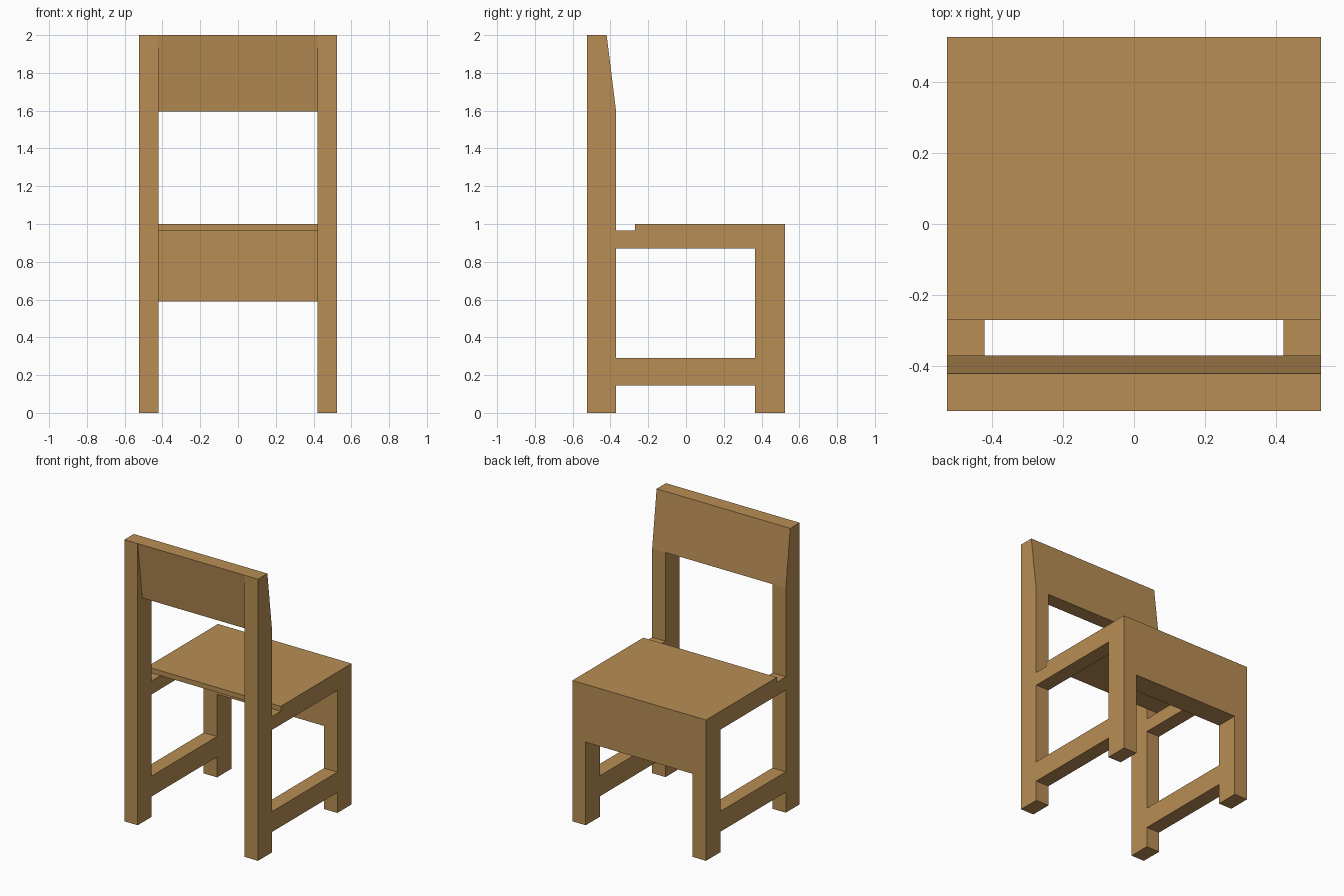
import bpy, bmesh
from mathutils import Matrix

if "Cube" in bpy.data.objects:
    bpy.data.objects.remove(bpy.data.objects["Cube"])

wood = bpy.data.materials.new("wood")
wood.diffuse_color = (0.48, 0.27, 0.09, 1)
wood.use_nodes = True
wood.node_tree.nodes["Principled BSDF"].inputs["Base Color"].default_value = wood.diffuse_color

# local x -> world y, local y -> world z, local z -> world x
TO_WORLD = Matrix(((0, 0, 1, 0), (1, 0, 0, 0), (0, 1, 0, 0), (0, 0, 0, 1)))


def extrude_profile(name, loops, x0, x1):
    """Extrude a side (y, z) profile, with optional hole loops, from x0 to x1."""
    curve = bpy.data.curves.new(name, 'CURVE')
    curve.dimensions = '2D'
    curve.fill_mode = 'BOTH'
    curve.extrude = (x1 - x0) / 2
    for loop in loops:
        spline = curve.splines.new('POLY')
        spline.points.add(len(loop) - 1)
        for point, (y, z) in zip(spline.points, loop):
            point.co = (y, z, 0, 1)
        spline.use_cyclic_u = True
        spline.use_smooth = False
    temp = bpy.data.objects.new(name + "_profile", curve)
    bpy.context.collection.objects.link(temp)
    deps = bpy.context.evaluated_depsgraph_get()
    mesh = bpy.data.meshes.new_from_object(temp.evaluated_get(deps))
    bpy.data.objects.remove(temp)

    bm = bmesh.new()
    bm.from_mesh(mesh)
    bm.transform(Matrix.Translation(((x0 + x1) / 2, 0, 0)) @ TO_WORLD)
    bmesh.ops.remove_doubles(bm, verts=bm.verts, dist=0.0005)
    bmesh.ops.recalc_face_normals(bm, faces=bm.faces)
    for f in bm.faces:
        f.smooth = False
    bm.to_mesh(mesh)
    bm.free()
    mesh.materials.clear()
    mesh.materials.append(wood)
    obj = bpy.data.objects.new(name, mesh)
    bpy.context.collection.objects.link(obj)
    return obj


# side frames: back post, front leg, seat rail and lower rail in one outline
outline = [(-.525, 0), (-.37, 0), (-.37, .145), (.365, .145), (.365, 0),
           (.525, 0), (.525, 1), (-.27, 1), (-.27, .965), (-.37, .965),
           (-.37, 1.595), (-.42, 2), (-.525, 2)]
opening = [(-.37, .29), (.365, .29), (.365, .87), (-.37, .87)]
extrude_profile("left_side_frame", [outline, opening], -.525, -.42)
extrude_profile("right_side_frame", [outline, opening], .42, .525)

# thin seat board with the deep front apron below it
extrude_profile("seat_and_apron",
                [[(-.27, .965), (-.27, 1), (.525, 1), (.525, .59),
                  (.365, .59), (.365, .965)]], -.42, .42)

# tilted backrest board between the posts
extrude_profile("backrest",
                [[(-.475, 1.595), (-.37, 1.595), (-.42, 2), (-.525, 2)]],
                -.42, .42)
